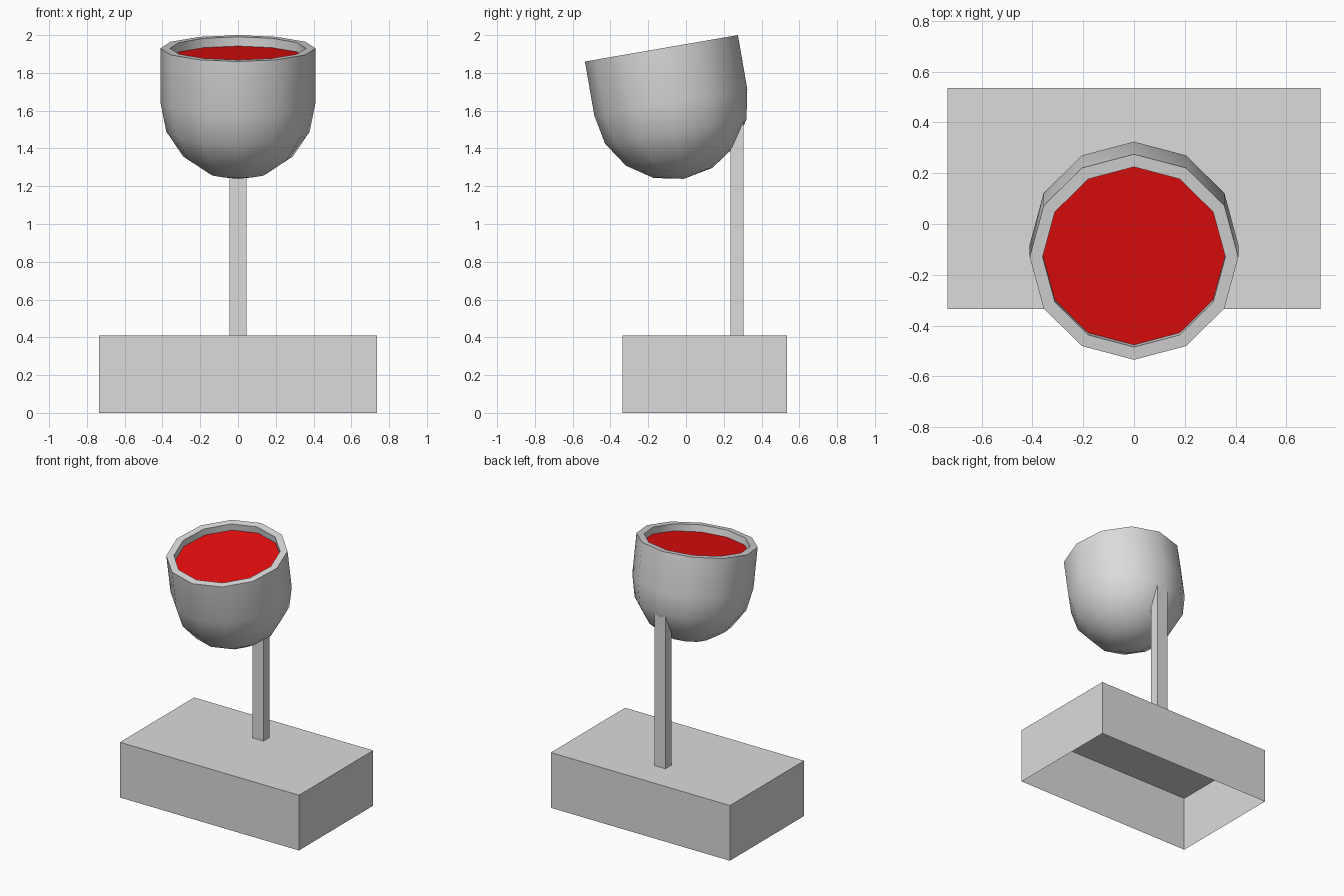
import bpy, bmesh, math
from mathutils import Matrix

cube = bpy.data.objects.get("Cube")
if cube:
    bpy.data.objects.remove(cube, do_unlink=True)


def material(name, colour):
    m = bpy.data.materials.new(name)
    m.use_nodes = True
    m.diffuse_color = colour
    m.node_tree.nodes["Principled BSDF"].inputs["Base Color"].default_value = colour
    return m


GREY = material("light grey", (0.71, 0.71, 0.71, 1))
RED = material("red", (0.8, 0.004, 0.004, 1))


def add_object(name, bm, mat):
    mesh = bpy.data.meshes.new(name)
    bm.to_mesh(mesh)
    bm.free()
    mesh.materials.append(mat)
    obj = bpy.data.objects.new(name, mesh)
    bpy.context.collection.objects.link(obj)
    return obj


def box(name, size, centre, open_bottom=False):
    bm = bmesh.new()
    place = Matrix.Translation(centre) @ Matrix.Diagonal((*size, 1))
    bmesh.ops.create_cube(bm, size=1, matrix=place)
    if open_bottom:
        bm.normal_update()
        low = [f for f in bm.faces if f.normal.z < -0.5]
        bmesh.ops.delete(bm, geom=low, context='FACES_ONLY')
    return add_object(name, bm, GREY)


# Hollow base and upright post
box("base", (1.47, 0.87, 0.41), (0, 0.1, 0.205), open_bottom=True)
box("post", (0.09, 0.07, 1.13), (0, 0.27, 0.975))

# Tilted bowl: straight wall over a half sphere, with a matching inner shell
SIDES, RADIUS, INNER, WALL = 12, 0.411, 0.36, 0.29
TILT = Matrix.Translation((0, -0.13, 1.93)) @ Matrix.Rotation(math.radians(9.8), 4, 'X')


def shell(radius):
    angles = [math.radians(22.5 * i) for i in range(5)]
    return [(radius, 0)] + [(radius * math.cos(a), -WALL - radius * math.sin(a)) for a in angles]


bm = bmesh.new()
profile = shell(RADIUS)[::-1] + shell(INNER)
verts = [bm.verts.new((0, -r, z)) for r, z in profile]
edges = [bm.edges.new(pair) for pair in zip(verts, verts[1:])]
bmesh.ops.spin(bm, geom=verts + edges, cent=(0, 0, 0), axis=(0, 0, 1),
               angle=math.tau, steps=SIDES, use_duplicate=False)
bmesh.ops.remove_doubles(bm, verts=bm.verts, dist=0.0005)
bmesh.ops.recalc_face_normals(bm, faces=bm.faces)
bowl = add_object("bowl", bm, GREY)
bowl.matrix_world = TILT
bpy.ops.object.select_all(action='DESELECT')
bowl.select_set(True)
bpy.context.view_layer.objects.active = bowl
bpy.ops.object.shade_smooth_by_angle(angle=math.radians(40))

# Red filling just below the rim
bm = bmesh.new()
bmesh.ops.create_circle(bm, cap_ends=True, segments=SIDES, radius=INNER,
                        matrix=Matrix.Translation((0, 0, -0.05)))
filling = add_object("filling", bm, RED)
filling.matrix_world = TILT
